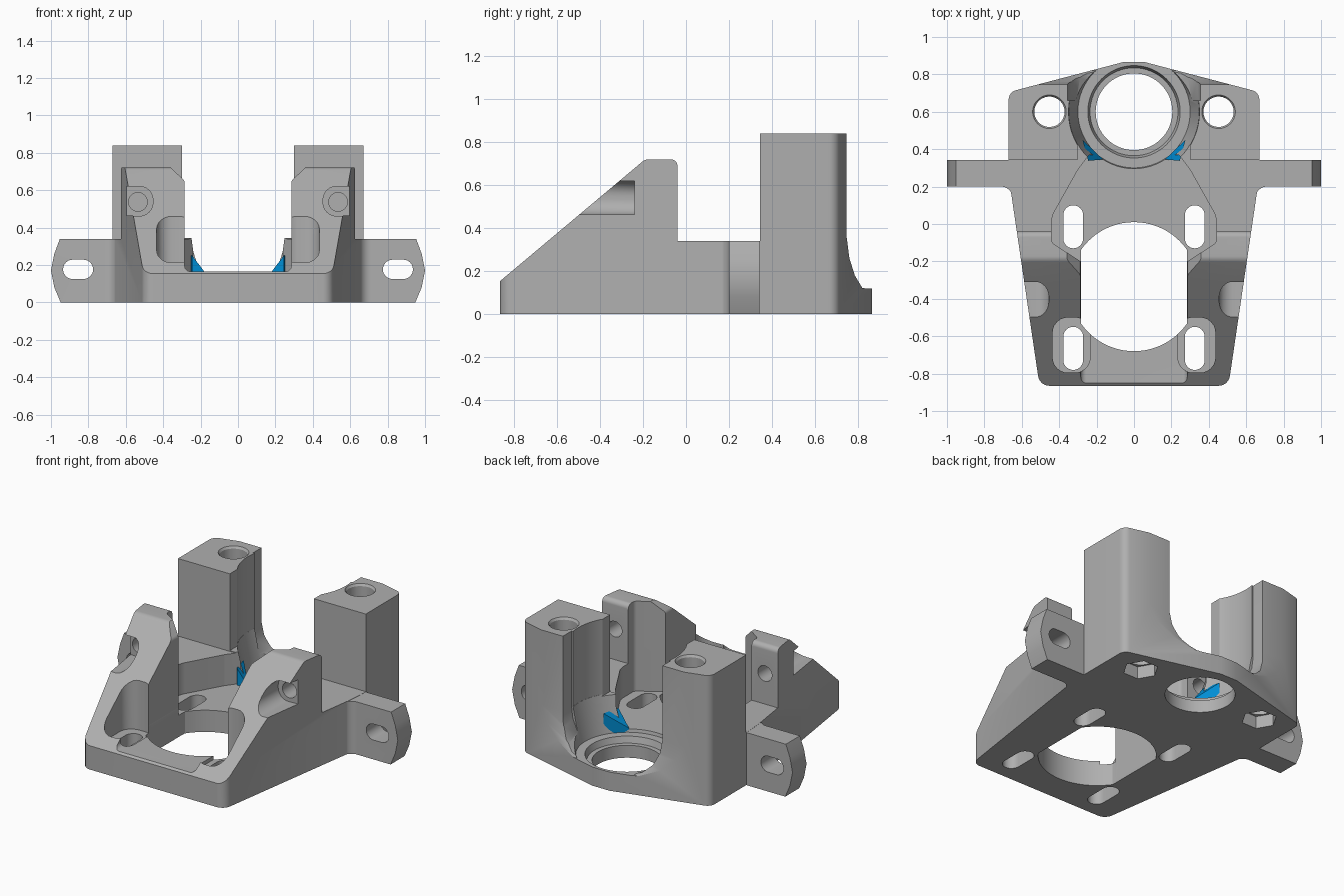
import bpy, bmesh, math
from mathutils import Vector

cube = bpy.data.objects.get("Cube")
if cube:
    bpy.data.objects.remove(cube)


def material(name, rgb):
    m = bpy.data.materials.new(name)
    m.use_nodes = True
    m.diffuse_color = (*rgb, 1)
    m.node_tree.nodes["Principled BSDF"].inputs["Base Color"].default_value = (*rgb, 1)
    return m


grey = material("grey", (0.43, 0.43, 0.43))
blue = material("blue", (0.0, 0.27, 0.66))


def fillet(pts, steps=6):
    """Round every corner that carries a radius as its third value."""
    out = []
    for i, p in enumerate(pts):
        if len(p) < 3:
            out.append(tuple(p))
            continue
        c = Vector(p[:2])
        a = (Vector(pts[i - 1][:2]) - c).normalized()
        b = (Vector(pts[(i + 1) % len(pts)][:2]) - c).normalized()
        half = a.angle(b) / 2
        centre = c + (a + b).normalized() * p[2] / math.sin(half)
        d = p[2] / math.tan(half)
        u, v = c + a * d - centre, c + b * d - centre
        for k in range(steps + 1):
            w = u.lerp(v, k / steps).normalized() * p[2]
            out.append(tuple(centre + w))
    return out


def mirrored(half):
    return half + [(-p[0], *p[1:]) for p in reversed(half)]


def flip(pts, s):
    return [(s * p[0], *p[1:]) for p in pts]


def finish(name, bm, mat):
    bmesh.ops.recalc_face_normals(bm, faces=bm.faces)
    mesh = bpy.data.meshes.new(name)
    bm.to_mesh(mesh)
    bm.free()
    mesh.materials.append(mat)
    ob = bpy.data.objects.new(name, mesh)
    bpy.context.collection.objects.link(ob)
    return ob


def skin(bm, low, high):
    bm.faces.new(low)
    bm.faces.new(high)
    for i in range(len(low)):
        j = (i + 1) % len(low)
        bm.faces.new((low[i], low[j], high[j], high[i]))


def prism(name, pts, axis, lo, hi):
    place = {"x": lambda u, v, w: (w, u, v),
             "y": lambda u, v, w: (u, w, v),
             "z": lambda u, v, w: (u, v, w)}[axis]
    bm = bmesh.new()
    flat = fillet(pts)
    skin(bm, [bm.verts.new(place(u, v, lo)) for u, v in flat],
         [bm.verts.new(place(u, v, hi)) for u, v in flat])
    return finish(name, bm, grey)


def circle(x, y, r, n=48):
    return [(x + r * math.cos(2 * math.pi * k / n), y + r * math.sin(2 * math.pi * k / n))
            for k in range(n)]


def box(x0, x1, y0, y1, r):
    return [(x0, y0, r), (x1, y0, r), (x1, y1, r), (x0, y1, r)]


def cone(x, y, z0, z1, r0, r1):
    bm = bmesh.new()
    bmesh.ops.create_cone(bm, cap_ends=True, segments=64, radius1=r0, radius2=r1, depth=z1 - z0)
    bmesh.ops.translate(bm, verts=bm.verts, vec=(x, y, (z0 + z1) / 2))
    return finish("cutter", bm, grey)


def combine(ob, other, operation="DIFFERENCE"):
    mod = ob.modifiers.new("combine", "BOOLEAN")
    mod.operation, mod.solver, mod.object = operation, "EXACT", other
    with bpy.context.temp_override(object=ob, active_object=ob, selected_objects=[ob]):
        bpy.ops.object.modifier_apply(modifier=mod.name)
    bpy.data.objects.remove(other)


# Body: plan outline cut to the side profile
body = prism("bracket_body", mirrored([(0.505, -0.865, 0.06), (0.662, 0.2), (0.67, 0.3),
             (0.67, 0.705, 0.05), (0.06, 0.865)]), "z", 0, 0.84)
side = prism("side_profile", [(-1.2, -0.1), (-1.2, -0.128 + 0.01), (-0.19, 0.72, 0.05),
             (-0.04, 0.72, 0.03), (-0.04, 0.34), (0.345, 0.34), (0.345, 1), (1, 1), (1, -0.1)][2:]
             + [(-1, -0.1), (-1, 0.04)], "x", -1, 1)
combine(body, side, "INTERSECT")

# Side ears with rounded ends
for s in (1, -1):
    ear = prism("ear", flip([(0.55, 0.343), (0.55, 0.05), (0.63, 0.05), (0.661, 0.2, 0.06),
                (1.1, 0.2), (1.1, 0.343)], s), "z", 0, 0.339)
    end = prism("ear_end", flip([(0.5, -0.02), (0.94, -0.02), (0.982, 0.08), (1, 0.17),
                (0.982, 0.26), (0.945, 0.36), (0.5, 0.36)], s), "y", -0.1, 0.5)
    combine(ear, end, "INTERSECT")
    combine(body, ear, "UNION")

# Valley between the front towers, and the pocket behind it
combine(body, prism("cutter", mirrored([(0.285, 0.165, 0.03), (0.285, 0.65, 0.03),
        (0.37, 0.73), (0.37, 0.9)]), "y", -1, 0))
combine(body, prism("cutter", mirrored([(0.24, 0.37), (0.3, 0.29, 0.1), (0.44, 0.04, 0.12),
        (0.44, -0.1, 0.03), (0.2, -0.255)]), "z", 0.14, 1))

# Bearing seat and the space between the rear posts
combine(body, cone(0, 0.6, 0.12, 0.36, 0.3, 0.35))
combine(body, prism("cutter", circle(0, 0.6, 0.35, 64), "z", 0.355, 1))
combine(body, prism("cutter", mirrored([(0.3, 0.3), (0.3, 1)]), "z", 0.345, 1))
combine(body, cone(0, 0.6, 0.08, 0.13, 0.235, 0.25))
combine(body, prism("cutter", circle(0, 0.6, 0.205, 64), "z", -1, 0.2))

# Curved flare from the posts down to the rear flange
combine(body, prism("cutter", mirrored([(0.17, 0.121), (0.25, 0.145), (0.31, 0.2), (0.345, 0.28),
        (0.355, 0.36), (0.355, 1)]), "y", 0.66, 1))
combine(body, prism("cutter", [(0.747, 1), (0.747, 0.36), (0.76, 0.26), (0.785, 0.18),
        (0.82, 0.122), (1, 0.122), (1, 1)], "x", -0.6, 0.6))

# Large opening with flat sides
combine(body, prism("cutter", [(max(-0.284, min(0.284, x)), y)
        for x, y in circle(0, -0.335, 0.345, 72)], "z", -1, 0.3))

for s in (1, -1):
    # Rounded pockets and slots in the floor
    combine(body, prism("cutter", flip(box(0.235, 0.435, -0.795, -0.5, 0.08), s), "z", 0.141, 1))
    for y in (-0.665, -0.015):
        combine(body, prism("cutter", flip(box(0.272, 0.378, y - 0.115, y + 0.115, 0.052), s),
                "z", -1, 0.3))
    # Ear slot
    combine(body, prism("cutter", flip(box(0.775, 0.935, 0.125, 0.228, 0.05), s), "y", 0, 0.5))
    # Screw seat and hole in the front tower
    combine(body, prism("cutter", flip([(0.455, 0.46, 0.07), (0.8, 0.47), (0.8, 0.62),
            (0.455, 0.62, 0.07)], s), "y", -0.8, -0.24))
    combine(body, prism("cutter", circle(s * 0.535, 0.537, 0.05, 32), "y", -0.5, 0.1))
    # Post bore with hexagonal nut recess below
    combine(body, prism("cutter", circle(s * 0.452, 0.6, 0.081), "z", 0.03, 1))
    combine(body, cone(s * 0.452, 0.6, 0.825, 0.845, 0.08, 0.093))
    combine(body, prism("cutter", circle(s * 0.452, 0.6, 0.105, 6), "z", -1, 0.08))

    # Blue corner webs beside the bearing seat
    bm = bmesh.new()
    base = [(0.165, 0.345), (0.245, 0.338), (0.275, 0.45)]
    skin(bm, [bm.verts.new((s * x, y, 0.115)) for x, y in base],
         [bm.verts.new((s * x, y, z)) for (x, y), z in zip(base, (0.145, 0.25, 0.25))])
    finish("left_corner_web" if s > 0 else "right_corner_web", bm, blue)

# Smooth rounds with sharp edges kept
bpy.ops.object.select_all(action="DESELECT")
body.select_set(True)
bpy.context.view_layer.objects.active = body
bpy.ops.object.shade_smooth_by_angle(angle=math.radians(30))
